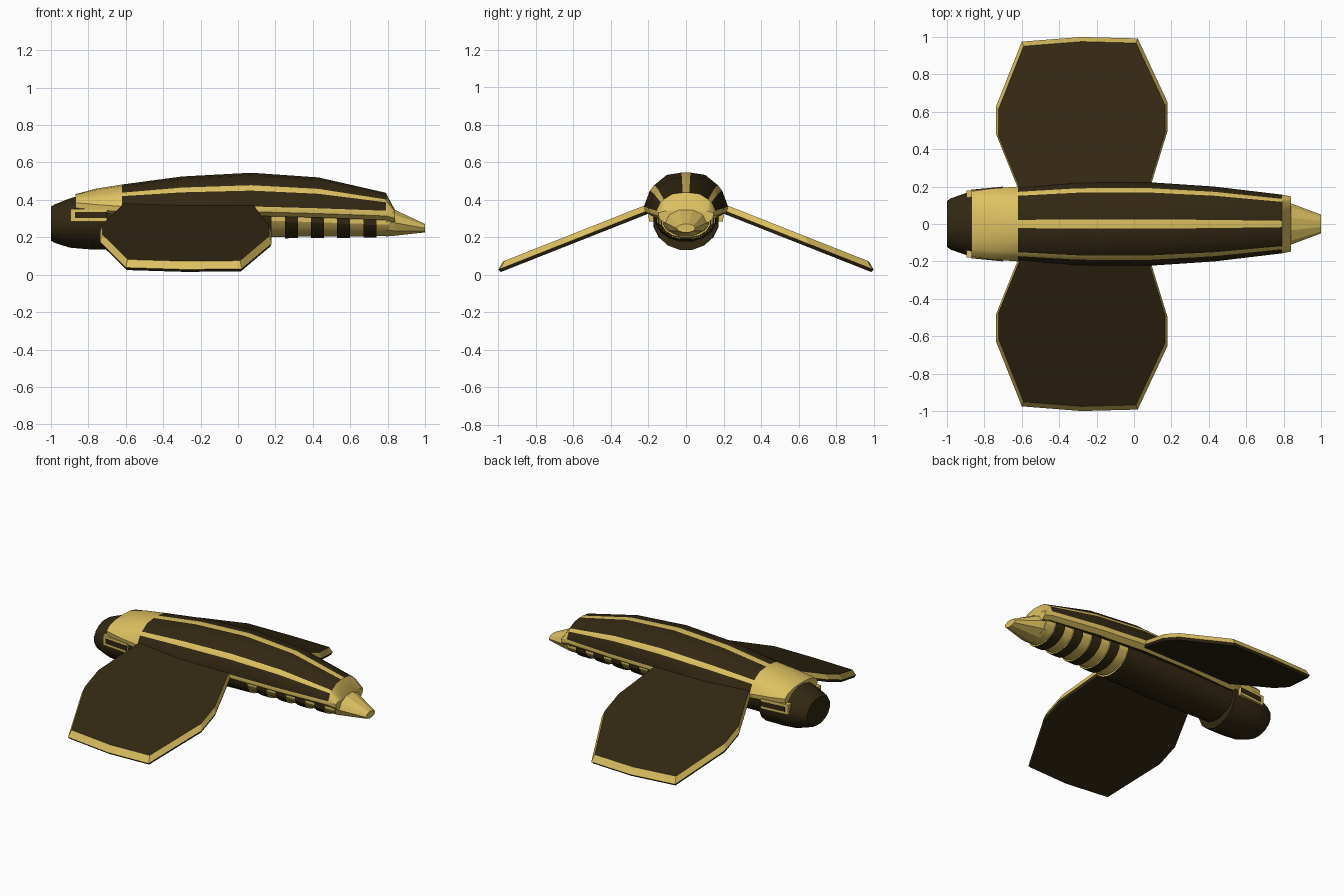
import bpy, math

if "Cube" in bpy.data.objects:
    bpy.data.objects.remove(bpy.data.objects["Cube"])


def material(name, rgb):
    m = bpy.data.materials.new(name)
    m.diffuse_color = (*rgb, 1)
    m.use_nodes = True
    m.node_tree.nodes["Principled BSDF"].inputs["Base Color"].default_value = m.diffuse_color
    return m


DARK, GOLD = 0, 1
MATS = [material("dark_brown", (0.032, 0.020, 0.006)),
        material("gold", (0.72, 0.53, 0.12))]


def build(name, verts, faces, mats, smooth=True):
    me = bpy.data.meshes.new(name)
    me.from_pydata(verts, [], faces)
    for m in MATS:
        me.materials.append(m)
    for p, m in zip(me.polygons, mats):
        p.material_index = m
    ob = bpy.data.objects.new(name, me)
    bpy.context.collection.objects.link(ob)
    bpy.ops.object.select_all(action='DESELECT')
    ob.select_set(True)
    bpy.context.view_layer.objects.active = ob
    # consistent outward normals
    bpy.ops.object.mode_set(mode='EDIT')
    bpy.ops.mesh.select_all(action='SELECT')
    bpy.ops.mesh.normals_make_consistent(inside=False)
    bpy.ops.object.mode_set(mode='OBJECT')
    if smooth:
        bpy.ops.object.shade_smooth_by_angle(angle=math.radians(30))
    return ob


def loft(name, rings, rule, caps, smooth=True):
    """Skin equal rings; rule(ring, segment) gives the colour."""
    n = len(rings[0])
    verts = [v for r in rings for v in r]
    faces, mats = [], []
    for j in range(len(rings) - 1):
        for i in range(n):
            k = (i + 1) % n
            faces.append((j*n + i, j*n + k, (j+1)*n + k, (j+1)*n + i))
            mats.append(rule(j, i))
    faces += [tuple(range(n)), tuple(range((len(rings)-1)*n, len(rings)*n))]
    return build(name, verts, faces, mats + list(caps), smooth)


def oval(x, hw, lo, hi, n=16):
    zc, hh = (lo + hi) / 2, (hi - lo) / 2
    return [(x, hw*math.sin((i + .5)*math.tau/n), zc + hh*math.cos((i + .5)*math.tau/n))
            for i in range(n)]


# Back shell: collar, striped back and sloping end
HALF = [(.11, 1, 0), (.46, .93, 0), (.755, .63, 0), (.86, .47, 0),
        (1, 0, 0), (.98, 0, -.028), (.82, 0, -.05)]
PROFILE = HALF + [(-y, f, d) for y, f, d in reversed(HALF)]
STATIONS = [(-.87, .175, .385, .43), (-.76, .19, .375, .46), (-.62, .20, .365, .482),
            (-.3, .222, .365, .525), (.07, .224, .365, .545), (.43, .20, .355, .52),
            (.79, .157, .342, .438), (.84, .147, .33, .345)]


def shell_colour(j, i):
    if i == 6:
        return DARK
    if j < 2 or j == len(STATIONS) - 2:
        return GOLD
    return GOLD if i in (2, 4, 5, 7, 8, 10, 13) else DARK


loft("back_shell",
     [[(x, hw*y, base + (top - base)*f + d) for y, f, d in PROFILE]
      for x, hw, base, top in STATIONS],
     shell_colour, (GOLD, GOLD))

# Head
loft("head", [oval(-1.0, .125, .18, .365), oval(-.98, .14, .168, .378),
              oval(-.90, .168, .142, .41), oval(-.80, .177, .133, .44),
              oval(-.67, .175, .13, .45)],
     lambda j, i: DARK, (DARK, DARK))

# Belly: plain front, banded rear with slightly raised dark bands
rings, colours = [oval(-.70, .15, .18, .42), oval(-.3, .165, .175, .42),
                  oval(.18, .16, .188, .42)], [DARK, DARK]
for b in range(9):
    gold = b % 2 == 0
    grow = 0 if gold else .008
    for e in (0, 1):
        x = .18 + .07*(b + e)
        t = (x - .18) / .63
        rings.append(oval(x, .158 - .038*t + grow, .2 + .005*t - grow, .42 - .06*t))
    colours += [GOLD if gold else DARK] * 2
loft("belly", rings, lambda j, i: colours[j], (DARK, GOLD))

# Tail cone
loft("tail_cone", [oval(.79, .122, .20, .37, 10), oval(.84, .11, .205, .35, 10),
                   oval(1.0, .05, .225, .272, 10)],
     lambda j, i: GOLD, (GOLD, GOLD), smooth=False)

# Wings: dark plates with a slanted gold edge and dark lower bevel
OUTLINE = [(-.61, .17), (-.64, .24), (-.737, .48), (-.737, .63), (-.60, .975), (-.28, 1.0),
           (.02, .992), (.18, .65), (.18, .50), (.10, .24), (.08, .17)]


def wing_ring(side, scale, drop):
    ring = []
    for x, y in OUTLINE:
        sx = -.28 + (x + .28)*scale
        sy = .17 + (y - .17)*scale
        ring.append((sx, side*sy, .378 - .395*(sy - .2) - drop))
    return ring


for side, label in ((-1, "right_wing"), (1, "left_wing")):
    loft(label, [wing_ring(side, .97, 0), wing_ring(side, 1, .034),
                 wing_ring(side, .985, .052)],
         lambda j, i: GOLD if j == 0 else DARK, (DARK, DARK), smooth=False)


# Cheek frames: gold surround with a dark inset panel
def slab(name, side, x0, x1, z0, z1, y_in, y0, y1, colour):
    quad = [(x0, z0), (x1, z0), (x1, z1), (x0, z1)]
    loft(name, [[(x, side*y_in, z) for x, z in quad],
                [(x, side*(y0 if x == x0 else y1), z) for x, z in quad]],
         lambda j, i: colour, (colour, colour), smooth=False)


for side, label in ((-1, "right"), (1, "left")):
    slab(label + "_cheek_frame", side, -.895, -.70, .285, .352, .12, .178, .197, GOLD)
    slab(label + "_cheek_panel", side, -.872, -.70, .302, .334, .17, .183, .200, DARK)
